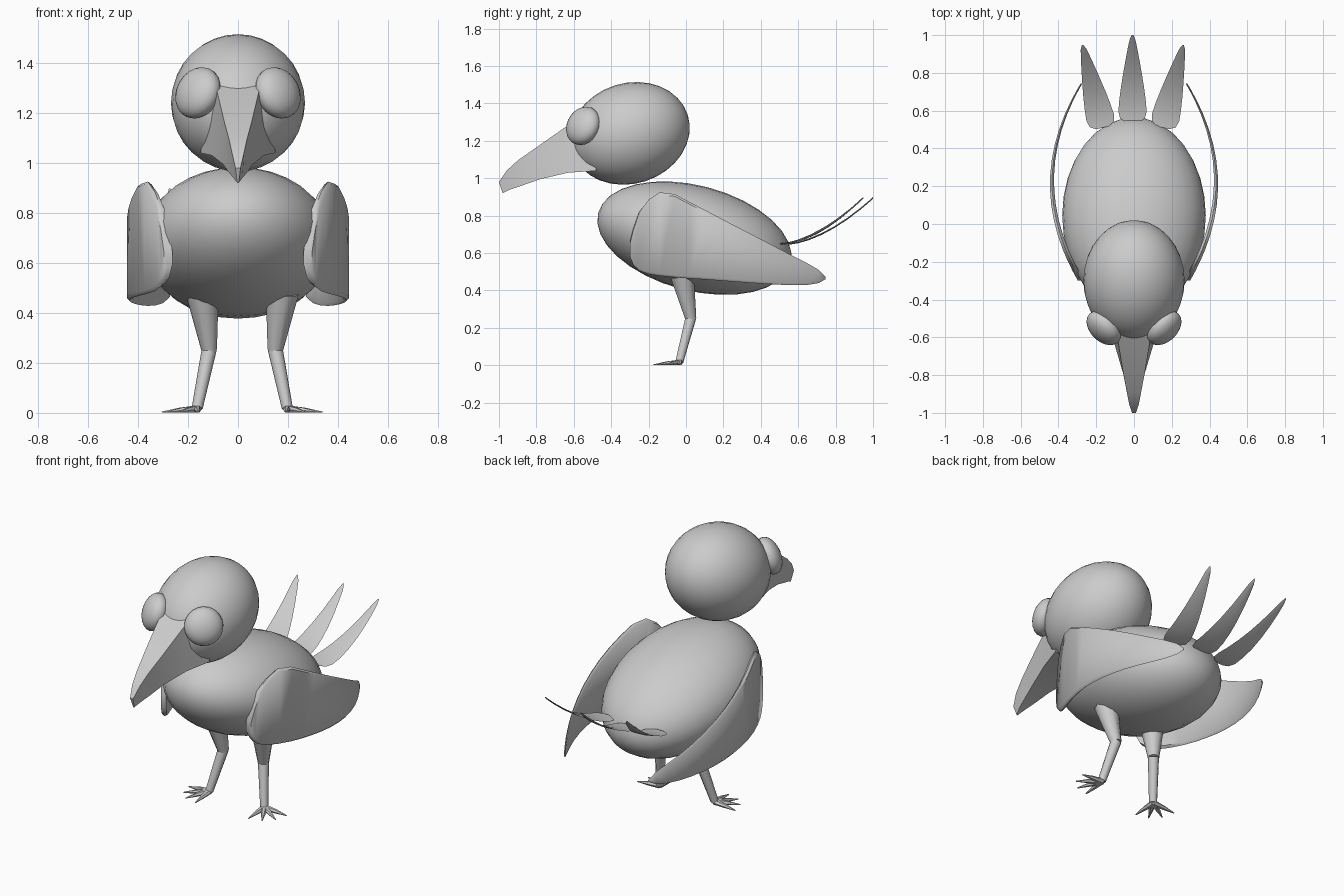
import bpy, bmesh, math
from mathutils import Vector, Matrix

if "Cube" in bpy.data.objects:
    bpy.data.objects.remove(bpy.data.objects["Cube"])


def finish(bm, name, mirror=None, angle=40):
    bmesh.ops.recalc_face_normals(bm, faces=bm.faces)
    me = bpy.data.meshes.new(name)
    bm.to_mesh(me)
    bm.free()
    ob = bpy.data.objects.new(name, me)
    bpy.context.collection.objects.link(ob)
    if mirror is not None:
        ob.location.x = mirror
        ob.modifiers.new("mirror", 'MIRROR').use_mirror_merge = False
    bpy.ops.object.select_all(action='DESELECT')
    bpy.context.view_layer.objects.active = ob
    ob.select_set(True)
    bpy.ops.object.shade_smooth_by_angle(angle=math.radians(angle))
    return ob


def loft(bm, rings):
    rows = [[bm.verts.new(p) for p in r] for r in rings]
    n = len(rows[0])
    for a, b in zip(rows, rows[1:]):
        for i in range(n):
            j = (i + 1) % n
            bm.faces.new((a[i], a[j], b[j], b[i]))
    bm.faces.new(rows[0])
    bm.faces.new(rows[-1])


def ellipsoid(name, loc, radii, rot, mirror=None, seg=32):
    # sphere with its poles along local y
    bm = bmesh.new()
    m = (Matrix.Translation(loc) @ rot @ Matrix.Diagonal((*radii, 1))
         @ Matrix.Rotation(math.pi / 2, 4, 'X'))
    bmesh.ops.create_uvsphere(bm, u_segments=seg, v_segments=seg // 2, radius=1, matrix=m)
    return finish(bm, name, mirror)


def tube(bm, pts, radii, n=10, flat=1.0):
    rings = []
    for i, p in enumerate(pts):
        d = (Vector(pts[min(i + 1, len(pts) - 1)]) - Vector(pts[max(i - 1, 0)])).normalized()
        side = d.cross(Vector((0, 0, 1)) if abs(d.z) < 0.7 else Vector((0, 1, 0))).normalized()
        up = side.cross(d)
        rings.append([Vector(p) + radii[i] * (math.cos(t) * side + flat * math.sin(t) * up)
                      for t in (2 * math.pi * k / n for k in range(n))])
    loft(bm, rings)


# body and head
ellipsoid("body", (0, 0.045, 0.68), (0.38, 0.532, 0.281),
          Matrix.Rotation(math.radians(-14.7), 4, 'X'))
ellipsoid("head", (0, -0.30, 1.24), (0.268, 0.325, 0.269),
          Matrix.Rotation(math.radians(17.7), 4, 'X'))

# eyes, flattened along the outward direction
eye_dir = Vector((0.66, -0.66, 0.35))
ellipsoid("eyes", (0.16, -0.55, 1.28), (0.107, 0.066, 0.107),
          eye_dir.to_track_quat('Y', 'Z').to_matrix().to_4x4(), mirror=0, seg=24)

# beak: (y, top z, top half width, bottom z, bottom half width)
bm = bmesh.new()
loft(bm, [[(-tw, y, tz), (tw, y, tz), (bw, y + 0.02, bz), (-bw, y + 0.02, bz)]
          for y, tz, tw, bz, bw in [
              (-0.50, 1.36, 0.10, 1.04, 0.15), (-0.65, 1.27, 0.08, 1.03, 0.105),
              (-0.80, 1.165, 0.055, 0.995, 0.06), (-0.90, 1.095, 0.036, 0.96, 0.035),
              (-0.96, 1.04, 0.024, 0.94, 0.018), (-1.0, 0.98, 0.01, 0.92, 0.003)]])
finish(bm, "beak", angle=30)

# wings: (y, bottom z, top z) columns on a bowed sheet
bm = bmesh.new()
rings = []
for y, lo, hi in [(-0.30, 0.58, 0.66), (-0.28, 0.53, 0.74), (-0.25, 0.505, 0.82),
                  (-0.20, 0.487, 0.885), (-0.14, 0.478, 0.925), (-0.06, 0.47, 0.915),
                  (0.02, 0.464, 0.873), (0.10, 0.459, 0.831), (0.18, 0.453, 0.789),
                  (0.26, 0.447, 0.747), (0.34, 0.441, 0.706), (0.42, 0.436, 0.664),
                  (0.50, 0.431, 0.622), (0.58, 0.428, 0.58), (0.65, 0.43, 0.545),
                  (0.71, 0.44, 0.51), (0.745, 0.46, 0.475)]:
    x = 0.445 - 0.57 * (y - 0.21) ** 2
    t = 0.034 - 0.024 * (y + 0.3)
    e = min(0.012, (hi - lo) * 0.3)
    rings.append([(x, y, lo + e), (x, y, hi - e), (x - t / 2, y, hi),
                  (x - t, y, hi - e), (x - t, y, lo + e), (x - t / 2, y, lo)])
loft(bm, rings)
finish(bm, "wings", mirror=0, angle=50)


# tail feathers
def feather(name, base, angle, length):
    bm = bmesh.new()
    d = Vector((math.sin(angle), math.cos(angle), 0))
    s = Vector((d.y, -d.x, 0))
    rings = []
    for t, w in [(0, 0.035), (0.04, 0.065), (0.12, 0.075), (0.25, 0.07), (0.4, 0.061),
                 (0.55, 0.05), (0.7, 0.038), (0.85, 0.025), (0.95, 0.015), (1, 0.004)]:
        c = Vector(base) + d * length * t + Vector((0, 0, 0.245 * t ** 1.7))
        rise = Vector((0, 0, 0.005))
        rings.append([c - s * w, c + rise, c + s * w, c - rise])
    loft(bm, rings)
    finish(bm, name, angle=60)


feather("tail_feather_middle", (-0.008, 0.54, 0.65), 0, 0.46)
for name, sgn in (("left", -1), ("right", 1)):
    feather("tail_feather_" + name, (sgn * 0.16 - 0.006, 0.51, 0.65), sgn * 0.24, 0.45)

# legs
bm = bmesh.new()
tube(bm, [(0.16, -0.02, 0.48), (0.132, 0.026, 0.25)], [0.066, 0.031])
tube(bm, [(0.132, 0.026, 0.255), (0.18, -0.035, 0.02)], [0.03, 0.022])
finish(bm, "legs", mirror=0.017)

# toes fan outward from each ankle
bm = bmesh.new()
for a in (-2, 30, 60, 92):
    d = Vector((math.sin(math.radians(a)), -math.cos(math.radians(a)), 0))
    o = Vector((0.18, -0.033, 0))
    tube(bm, [o + Vector((0, 0, 0.016)), o + d * 0.07 + Vector((0, 0, 0.011)),
              o + d * 0.142 + Vector((0, 0, 0.003))], [0.018, 0.013, 0.003], n=6, flat=0.9)
finish(bm, "toes", mirror=0.017)
